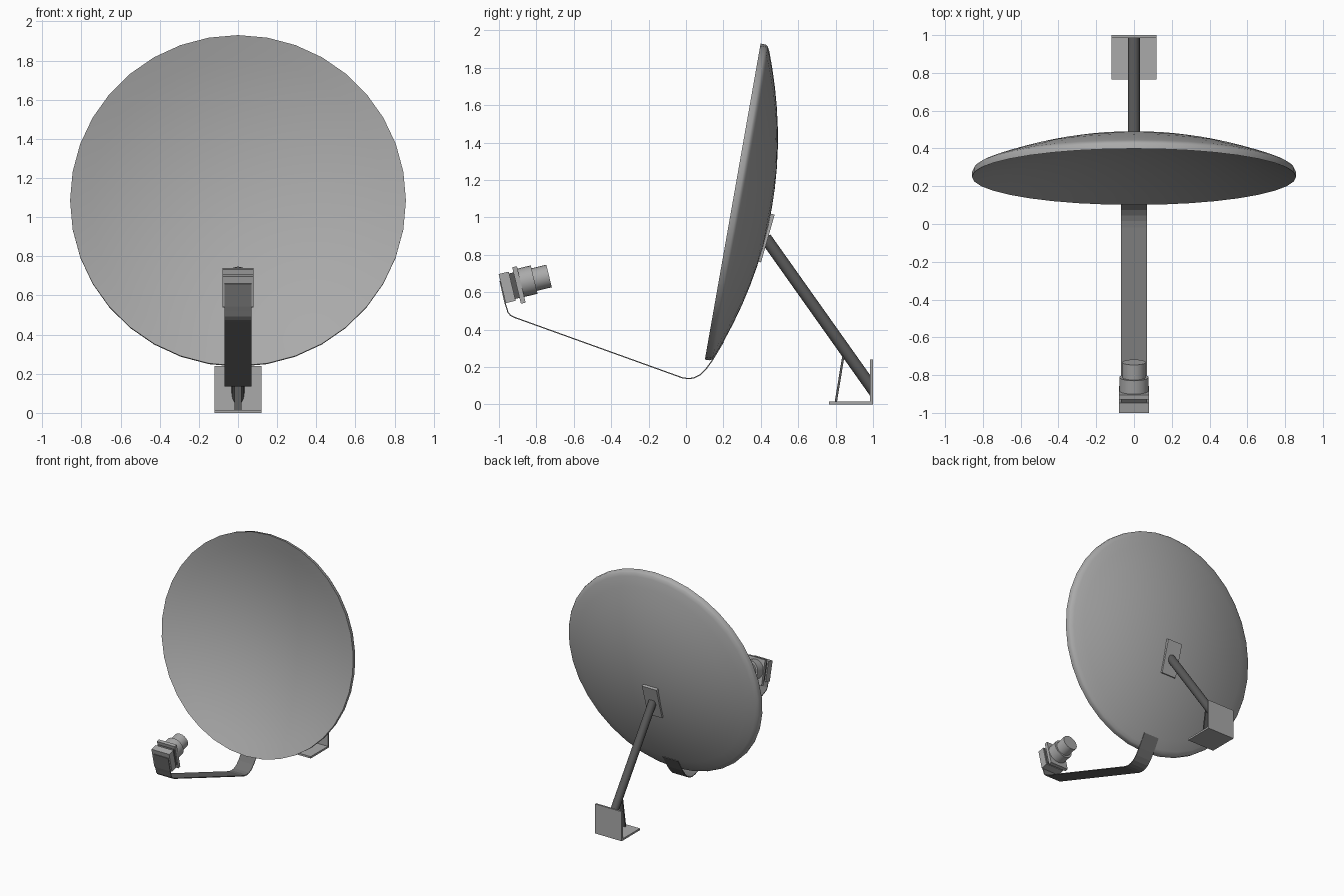
import bpy, bmesh
from math import radians, cos, sin, pi
from mathutils import Matrix, Vector

if "Cube" in bpy.data.objects:
    bpy.data.objects.remove(bpy.data.objects["Cube"])


def grey(name, v):
    m = bpy.data.materials.new(name)
    m.diffuse_color = (v, v, v, 1)
    m.use_nodes = True
    m.node_tree.nodes["Principled BSDF"].inputs["Base Color"].default_value = m.diffuse_color
    return m


MID, ARM, DARK = grey("mid_grey", 0.4), grey("arm_grey", 0.17), grey("dark_grey", 0.1)


def finish(bm, name, mat=Matrix(), smooth=35, paint=MID):
    bmesh.ops.recalc_face_normals(bm, faces=bm.faces)
    bm.transform(mat)
    me = bpy.data.meshes.new(name)
    bm.to_mesh(me)
    bm.free()
    me.materials.append(paint)
    ob = bpy.data.objects.new(name, me)
    bpy.context.collection.objects.link(ob)
    if smooth:
        bpy.context.view_layer.objects.active = ob
        ob.select_set(True)
        bpy.ops.object.shade_smooth_by_angle(angle=radians(smooth))
        ob.select_set(False)
    return ob


def place(y, z, tilt):
    return Matrix.Translation((0, y, z)) @ Matrix.Rotation(radians(tilt), 4, 'X')


def box(name, size, mat, paint=MID):
    bm = bmesh.new()
    bmesh.ops.create_cube(bm, size=1, matrix=Matrix.Diagonal((*size, 1)))
    return finish(bm, name, mat, 0, paint)


def lathe(name, profile, mat, sides, smooth=35):
    """Revolve (radius, depth) points about the local y axis."""
    bm = bmesh.new()
    rings = []
    for r, d in profile:
        if r == 0:
            rings.append([bm.verts.new((0, d, 0))] * sides)
        else:
            rings.append([bm.verts.new((r * sin(2 * pi * i / sides), d, r * cos(2 * pi * i / sides)))
                          for i in range(sides)])
    for a, b in zip(rings, rings[1:]):
        for i in range(sides):
            j = (i + 1) % sides
            bm.faces.new(list(dict.fromkeys((a[i], a[j], b[j], b[i]))))
    return finish(bm, name, mat, smooth)


# dish: parabolic shell with a softly rounded back rim
R = 0.858
radii = [R * i / 8 for i in range(9)]
back = [(r, 0.04 + 0.172 * (1 - (r / R) ** 2)) for r in radii[:-1]]
rim = [(0.825, 0.053), (0.848, 0.041), (0.857, 0.028)]
front = [(r, 0.172 * (1 - (r / R) ** 2)) for r in reversed(radii)]
lathe("dish", back + rim + front, place(0.25, 1.085, -10), 36, 45)

# mounting plate on the back of the dish
box("dish_mount_plate", (0.13, 0.022, 0.265), place(0.427, 0.89, -16))

# support pole, cut flush against the wall plate
p, q = Vector((0, 0.425, 0.891)), Vector((0, 0.98, 0.108))
axis = (q - p).normalized()
bm = bmesh.new()
bmesh.ops.create_cone(bm, cap_ends=True, segments=20, radius1=0.032, radius2=0.032, depth=(q - p).length)
bm.transform(Matrix.Translation((p + q) / 2) @ axis.to_track_quat('Z', 'Y').to_matrix().to_4x4())
for v in bm.verts:
    if v.co.y > 0.8:
        v.co += axis * ((0.987 - v.co.y) / axis.y)
finish(bm, "support_pole", paint=DARK)

# L-shaped wall bracket and its strut
box("base_plate", (0.24, 0.235, 0.015), place(0.8825, 0.0075, 0))
box("wall_plate", (0.24, 0.015, 0.24), place(0.9925, 0.12, 0))
box("base_strut", (0.035, 0.012, 0.255), place(0.821, 0.135, -9.3), DARK)

# feed arm: thin bent strip swept across x
path = [(0.2, 0.335), (0.14, 0.235), (0.105, 0.187), (0.075, 0.158), (0.045, 0.143), (0.015, 0.138),
        (-0.02, 0.143), (-0.915, 0.465), (-0.938, 0.476), (-0.952, 0.493), (-0.96, 0.52), (-0.968, 0.545),
        (-0.994, 0.66)]
bm = bmesh.new()
rows = [[bm.verts.new((x, y, z)) for x in (-0.068, 0.068)] for y, z in path]
for a, b in zip(rows, rows[1:]):
    bm.faces.new((a[0], a[1], b[1], b[0]))
arm = finish(bm, "feed_arm", smooth=0, paint=ARM)
mod = arm.modifiers.new("thickness", 'SOLIDIFY')
mod.thickness = 0.006
mod.offset = 0

# feed receiver: block, collar, flange and stepped horn along one tilted axis
feed = place(-0.956, 0.626, 13.5)
box("feed_block", (0.16, 0.055, 0.16), feed)
box("feed_collar", (0.14, 0.03, 0.14), feed @ Matrix.Translation((0, 0.04, 0)), DARK)
box("feed_flange", (0.16, 0.026, 0.2), feed @ Matrix.Translation((0, 0.064, -0.002)))
lathe("feed_horn", [(0, 0.07), (0.078, 0.07), (0.078, 0.15), (0.062, 0.15), (0.062, 0.232), (0, 0.232)],
      feed @ Matrix.Translation((0, 0, 0.007)), 20)
